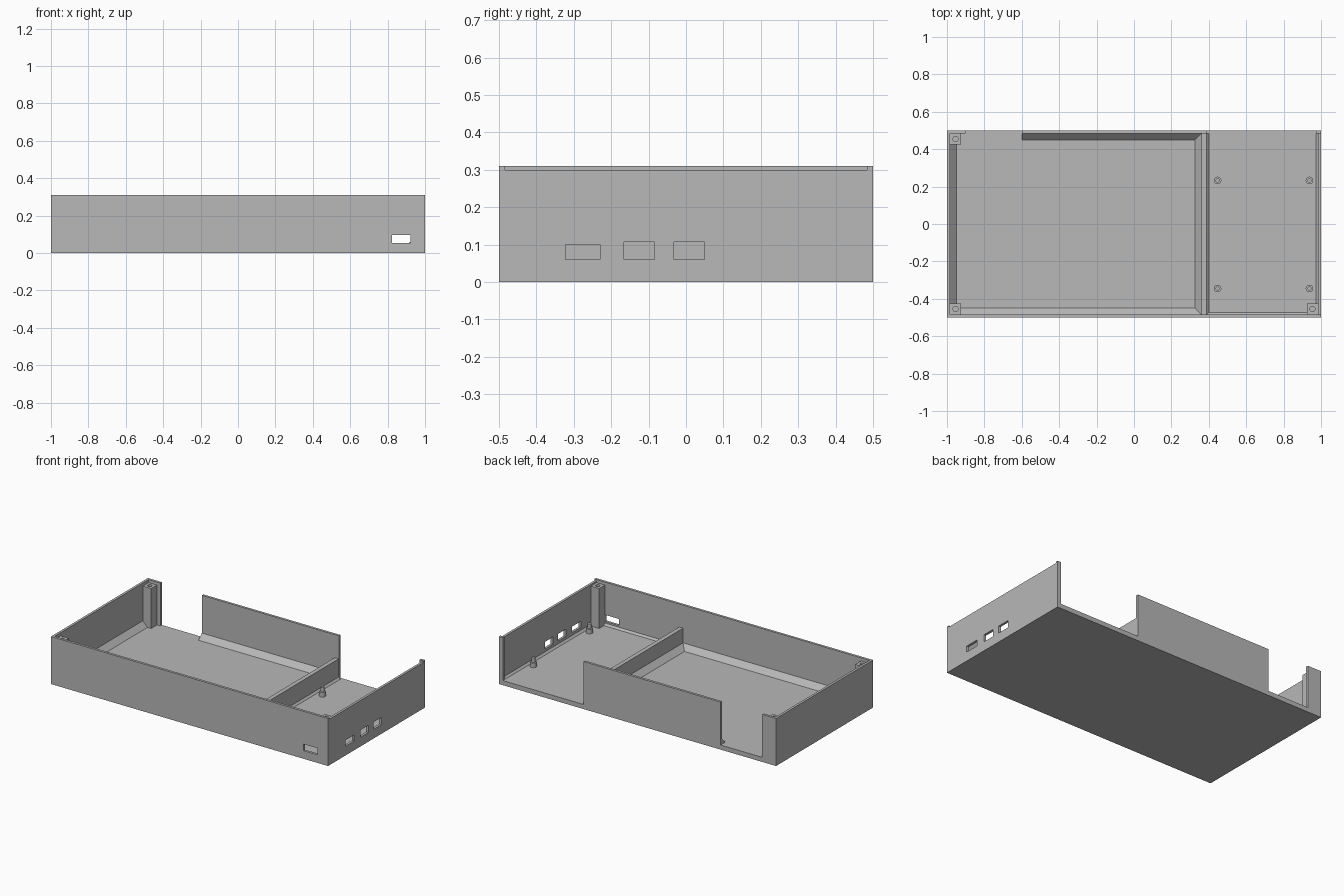
import bpy
import bmesh
from mathutils import Vector

cube = bpy.data.objects.get("Cube")
if cube:
    bpy.data.objects.remove(cube, do_unlink=True)

grey = bpy.data.materials.new("plain_grey")
grey.use_nodes = True
colour = (0.48, 0.48, 0.48, 1)
grey.diffuse_color = colour
grey.node_tree.nodes["Principled BSDF"].inputs["Base Color"].default_value = colour

HX, HY, TOP = 1.0, 0.5, 0.31
WALL, FLOOR = 0.016, 0.03
IX, IY = HX - WALL, HY - WALL
DIV_L, DIV_R = 0.36, 0.388


def finish(name, bm):
    bmesh.ops.recalc_face_normals(bm, faces=bm.faces[:])
    mesh = bpy.data.meshes.new(name)
    bm.to_mesh(mesh)
    bm.free()
    mesh.materials.append(grey)
    obj = bpy.data.objects.new(name, mesh)
    bpy.context.collection.objects.link(obj)
    return obj


def box(name, xs, ys, zs):
    bm = bmesh.new()
    bmesh.ops.create_cube(bm, size=1)
    for v in bm.verts:
        v.co = [r[0] if c < 0 else r[1] for c, r in zip(v.co, (xs, ys, zs))]
    return finish(name, bm)


def cylinder(name, centre, radius, depth, axis="Z", sides=32):
    bm = bmesh.new()
    bmesh.ops.create_cone(bm, cap_ends=True, segments=sides,
                          radius1=radius, radius2=radius, depth=depth)
    for v in bm.verts:
        if axis == "X":
            v.co = v.co.zxy
        v.co += Vector(centre)
    return finish(name, bm)


def fillet(name, start, end, inward, size):
    """Triangular strip in the corner between floor and wall."""
    start, end = Vector((*start, FLOOR)), Vector((*end, FLOOR))
    steps = (Vector((0, 0, 0)), Vector((*inward, 0)) * size, Vector((0, 0, size)))
    bm = bmesh.new()
    a = [bm.verts.new(start + s) for s in steps]
    b = [bm.verts.new(end + s) for s in steps]
    bm.faces.new(a)
    bm.faces.new(b[::-1])
    for i in range(3):
        j = (i + 1) % 3
        bm.faces.new((a[i], b[i], b[j], a[j]))
    return finish(name, bm)


def cut(obj, cutters):
    for c in cutters:
        c.hide_render = True
        mod = obj.modifiers.new("cut", "BOOLEAN")
        mod.operation, mod.solver, mod.object = "DIFFERENCE", "EXACT", c
    graph = bpy.context.evaluated_depsgraph_get()
    mesh = bpy.data.meshes.new_from_object(obj.evaluated_get(graph))
    obj.modifiers.clear()
    obj.data = mesh
    for c in cutters:
        bpy.data.objects.remove(c, do_unlink=True)


# Tray: hollow box, two openings at the back, lowered right wall, ports
tray = box("tray", (-HX, HX), (-HY, HY), (0, TOP))
cutters = [
    box("cavity", (-IX, IX), (-IY, IY), (FLOOR, 1)),
    box("back_opening_left", (-0.9, -0.6), (0.4, 0.6), (FLOOR, 1)),
    box("back_opening_right", (0.39, 0.972), (0.4, 0.6), (FLOOR, 1)),
    box("right_wall_top", (0.95, 1.1), (-IY, IY), (0.30, 1)),
    box("front_port", (0.823, 0.923), (-0.6, -0.45), (0.053, 0.096)),
    cylinder("round_port", (HX, 0.154, 0.096), 0.039, 0.1, "X"),
]
for y0, y1, z1 in ((-0.322, -0.23, 0.1), (-0.166, -0.084, 0.107), (-0.032, 0.05, 0.107)):
    cutters.append(box("side_port", (0.95, 1.1), (y0, y1), (0.06, z1)))
cut(tray, cutters)

# Divider between the two compartments
box("divider", (DIV_L, DIV_R), (-IY, IY), (FLOOR - 0.005, 0.16))

# Sloped strips around the large compartment
BIG, SMALL = 0.034, 0.012
fillet("left_strip", (-IX, -IY), (-IX, 0.45), (1, 0), BIG)
fillet("front_strip", (-IX, -IY), (DIV_L, -IY), (0, 1), BIG)
fillet("back_strip", (-0.6, IY), (DIV_L, IY), (0, -1), BIG)
fillet("divider_strip", (DIV_L, -IY), (DIV_L, IY), (-1, 0), BIG)

# Narrow strips around the small compartment
fillet("small_front_strip", (DIV_R, -IY), (IX, -IY), (0, 1), SMALL)
fillet("small_right_strip", (IX, -IY), (IX, IY), (-1, 0), SMALL)
fillet("small_divider_strip", (DIV_R, -IY), (DIV_R, IY), (1, 0), SMALL)

# Corner posts with screw holes
POST = 0.06
for name, sx, sy in (("front_left", -1, -1), ("back_left", -1, 1), ("front_right", 1, -1)):
    xs = sorted((sx * IX, sx * (IX - POST)))
    ys = sorted((sy * IY, sy * (IY - POST)))
    post = box(name + "_post", xs, ys, (FLOOR - 0.005, 0.29))
    centre = (sum(xs) / 2, sum(ys) / 2, 0.29)
    cut(post, [cylinder("screw_hole", centre, 0.014, 0.2, sides=24)])

# Stepped standoffs for a board
for x in (0.447, 0.938):
    for y in (-0.345, 0.233):
        cylinder("standoff_base", (x, y, FLOOR + 0.015), 0.02, 0.03, sides=24)
        cylinder("standoff_pin", (x, y, FLOOR + 0.03), 0.011, 0.06, sides=24)
